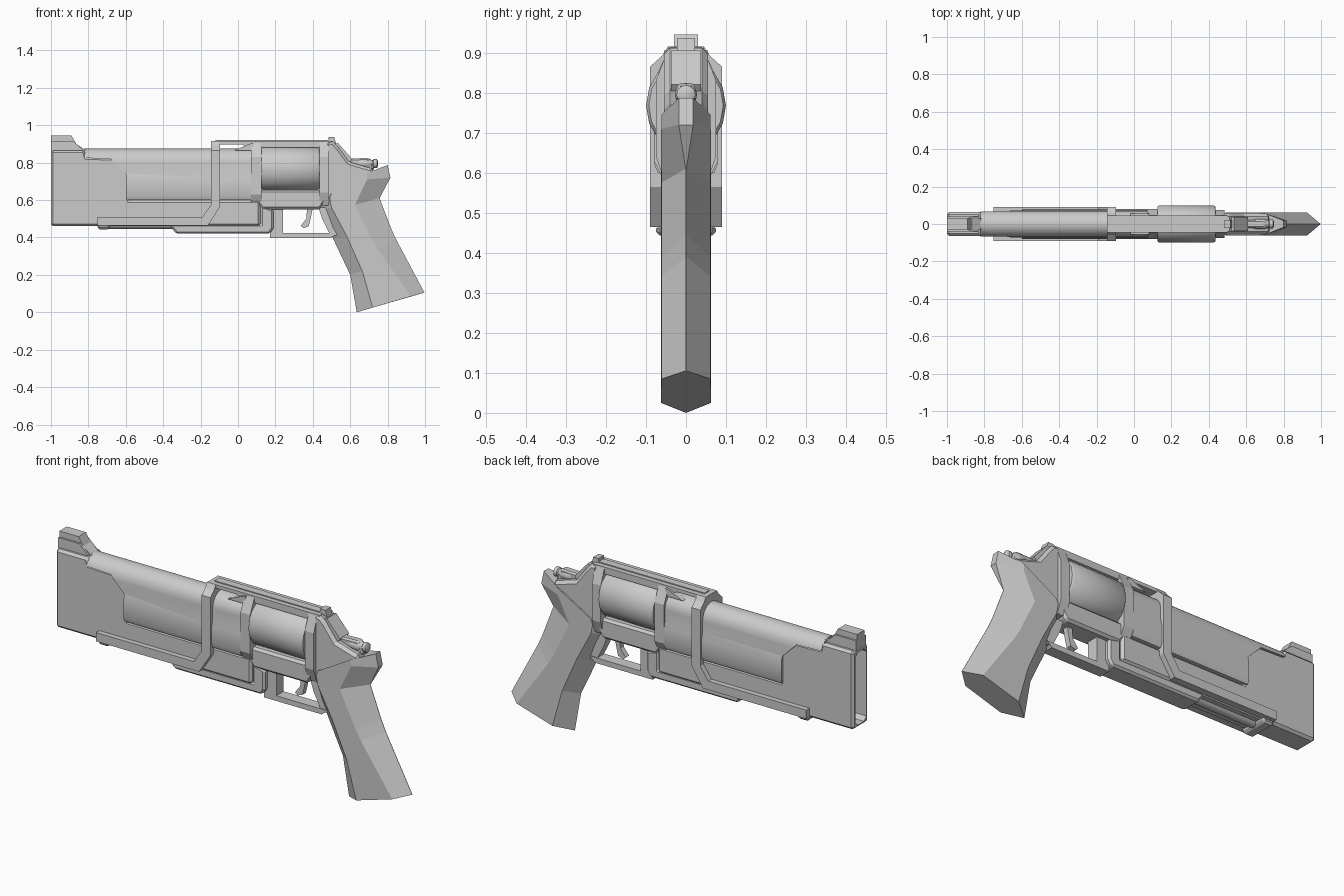
import bpy, bmesh, math

if "Cube" in bpy.data.objects:
    bpy.data.objects.remove(bpy.data.objects["Cube"])

def mesh_object(name, rings, smooth=None, bevel=0):
    """Skin a list of equal-length point rings, capped at both ends."""
    bm = bmesh.new()
    vs = [[bm.verts.new(p) for p in r] for r in rings]
    n = len(rings[0])
    for a, b in zip(vs, vs[1:]):
        for i in range(n):
            j = (i + 1) % n
            bm.faces.new((a[i], a[j], b[j], b[i]))
    bm.faces.new(vs[0])
    bm.faces.new(vs[-1])
    bmesh.ops.recalc_face_normals(bm, faces=bm.faces)
    me = bpy.data.meshes.new(name)
    bm.to_mesh(me)
    bm.free()
    ob = bpy.data.objects.new(name, me)
    bpy.context.collection.objects.link(ob)
    bpy.ops.object.select_all(action='DESELECT')
    ob.select_set(True)
    bpy.context.view_layer.objects.active = ob
    if smooth:
        bpy.ops.object.shade_smooth_by_angle(angle=math.radians(smooth))
    if bevel:
        m = ob.modifiers.new("edge", 'BEVEL')
        m.width, m.segments = bevel, 1
        m.limit_method, m.angle_limit = 'ANGLE', math.radians(50)
    return ob

def side_profile(name, pts, y0, y1=None, **kw):
    """Extrude an (x, z) outline across y; one value means symmetric."""
    a, b = (-y0, y0) if y1 is None else (y0, y1)
    return mesh_object(name, [[(x, y, z) for x, z in pts] for y in (a, b)], **kw)

def cross_section(name, half, x0, x1, **kw):
    """Mirror a half outline of (y, z) points and extrude it along x."""
    full = half + [(-y, z) for y, z in reversed(half) if y > 1e-5]
    return mesh_object(name, [[(x, y, z) for y, z in full] for x in (x0, x1)], **kw)

def tube(name, stations, z, n=16, sy=1.0, smooth=40):
    """Lathe (x, radius) stations about an axis parallel to x."""
    return mesh_object(name, [[(x, sy * r * math.cos(2 * math.pi * i / n),
        z + r * math.sin(2 * math.pi * i / n)) for i in range(n)]
        for x, r in stations], smooth=smooth)

def boolean(ob, cutter, op):
    m = ob.modifiers.new("cut", 'BOOLEAN')
    m.object, m.operation, m.solver = cutter, op, 'EXACT'
    cutter.hide_render = True
    bpy.context.view_layer.objects.active = ob
    bpy.ops.object.modifier_apply(modifier=m.name)
    bpy.data.objects.remove(cutter)

# Muzzle shroud: front slab and lower channel, with a rounded slot in the nose
shroud = side_profile("muzzle_shroud", [(-1, .46), (.12, .46), (.12, .6), (-.58, .6),
    (-.58, .74), (-.67, .825), (-.81, .83), (-.82, .865), (-1, .865)], .063, bevel=.012)
bpy.ops.object.modifier_apply(modifier="edge")
slot = cross_section("slot_cutter", [(.025, .475), (.045, .495), (.045, .83), (.025, .85)], -1.1, -.93)
boolean(shroud, slot, 'DIFFERENCE')

# Barrel: rounded top and flared lower flanks, trimmed to the stepped outline
arc = [(.071 * math.cos(t * math.pi / 16), .80 + .075 * math.sin(t * math.pi / 16)) for t in range(9)]
barrel = cross_section("barrel", [(.066, .59), (.079, .62), (.079, .71), (.071, .745)] + arc,
                       -.82, .07, smooth=25)
trim = side_profile("trim_cutter", [(-.83, .9), (-.82, .825), (-.68, .82), (-.6, .74),
    (-.6, .6), (.08, .6), (.08, .9)], .2)
boolean(barrel, trim, 'INTERSECT')

# Front sight
side_profile("front_sight", [(-1, .86), (-1, .945), (-.89, .945), (-.865, .9),
    (-.815, .868), (-.815, .86)], .03)
side_profile("front_sight_base", [(-1, .86), (-1, .915), (-.88, .915), (-.83, .868), (-.83, .86)], .04)

# Barrel band and side rails leading forward from it
cross_section("barrel_band", [(.09, .57), (.09, .865), (.06, .892), (.045, .915)], -.145, -.095)
for s, tag in ((1, "left"), (-1, "right")):
    side_profile("rail_" + tag, [(-.75, .51), (-.75, .465), (-.16, .465), (-.095, .565),
        (-.095, .6), (-.145, .6), (-.145, .575), (-.19, .51)], s * .055, s * .09)
side_profile("rail_tab", [(-.75, .47), (-.75, .443), (-.69, .443), (-.68, .47)], .075, bevel=.01)

# Underbarrel lug and the rod ahead of it
side_profile("lower_lug", [(-.37, .47), (-.33, .42), (.17, .42), (.19, .45), (.19, .55),
    (.12, .57), (.12, .47)], .055, bevel=.01)
tube("under_rod", [(-.73, .03), (-.33, .03)], .475, 12)

# Frame: front post, lower bar, rear shield and top strap around the window
cross_section("frame_front_post", [(.05, .57), (.08, .63), (.08, .83), (.045, .905)], .07, .125)
side_profile("frame_lower_bar", [(.1, .585), (.13, .55), (.44, .55), (.47, .6), (.47, .655), (.1, .655)],
             .06, bevel=.012)
cross_section("frame_rear_shield", [(.05, .57), (.075, .64), (.075, .83), (.045, .91)], .435, .485)
side_profile("top_strap", [(-.145, .897), (.02, .897), (.06, .88), (.5, .88), (.5, .915), (-.14, .915)], .045)
side_profile("strap_rib", [(-.12, .9), (.49, .9), (.49, .92), (-.12, .92)], .02)
side_profile("strap_ramp", [(-.02, .865), (.08, .865), (.08, .905), (.06, .9)], .055)

# Cylinder with chamber hub
tube("cylinder", [(.125, .108), (.135, .116), (.425, .116), (.435, .108)], .768, 16, sy=.86)
tube("cylinder_pin", [(.06, .04), (.48, .04)], .768, 12)

# Rear frame, sight and hammer
side_profile("rear_frame", [(.46, .57), (.47, .915), (.51, .912), (.535, .885), (.595, .805),
    (.66, .785), (.73, .765), (.7, .7), (.5, .58)], .055, bevel=.015)
side_profile("rear_sight", [(.485, .9), (.485, .937), (.515, .937), (.525, .9)], .022)
side_profile("sight_plate", [(.52, .9), (.535, .905), (.61, .82), (.595, .8)], .038)
side_profile("hammer", [(.58, .76), (.6, .822), (.7, .825), (.715, .8), (.73, .76)], .022, bevel=.008)
tube("hammer_spur", [(.62, .018), (.66, .028), (.7, .028), (.715, .018), (.72, .018),
    (.725, .024), (.742, .024), (.748, .014)], .795, 12)

# Grip: lofted sections (front ridge, front edge, rear edge, rear ridge)
stations = [
    ((.635, 0), (.72, .025), (.925, .085), (.997, .105), .001),
    ((.6, .2), (.665, .22), (.745, .34), (.845, .39), .001),
    ((.51, .39), (.58, .41), (.715, .39), (.82, .445), .001),
    ((.45, .55), (.5, .56), (.625, .575), (.757, .61), .001),
    ((.455, .59), (.49, .61), (.69, .71), (.815, .72), .018),
    ((.465, .615), (.5, .635), (.69, .745), (.8, .787), .018)]
rings = []
for f, a, b, r, w in stations:
    rings.append([(f[0], 0, f[1]), (a[0], -.0625, a[1]), (b[0], -.0615, b[1]), (r[0], -w, r[1]),
                  (r[0], w, r[1]), (b[0], .0615, b[1]), (a[0], .0625, a[1])])
mesh_object("grip", rings)

# Trigger guard and trigger
side_profile("guard_front", [(.17, .4), (.24, .4), (.24, .56), (.12, .56), (.17, .5)], .03)
side_profile("guard_bar", [(.17, .398), (.5, .398), (.53, .425), (.17, .425)], .03)
side_profile("guard_rear", [(.43, .56), (.45, .5), (.495, .41), (.53, .41), (.5, .56)], .025)
side_profile("trigger", [(.37, .56), (.365, .5), (.335, .462), (.35, .45), (.378, .46),
    (.388, .5), (.4, .56)], .014)
